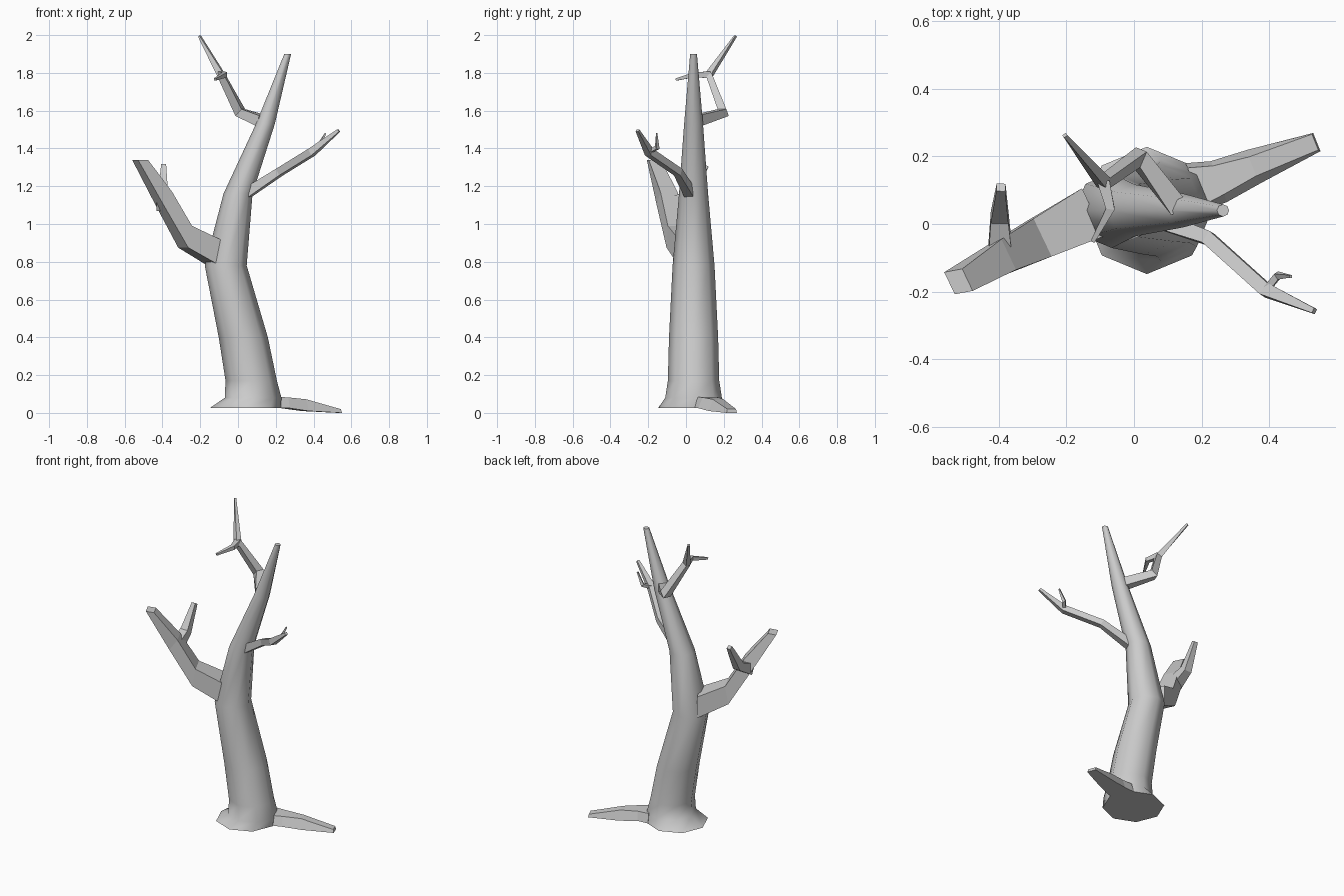
import bpy, bmesh
from math import cos, sin, pi
from mathutils import Vector

if "Cube" in bpy.data.objects:
    bpy.data.objects.remove(bpy.data.objects["Cube"])


def loft(name, rings, smooth=False):
    """Skin a list of equal-length rings and cap both ends."""
    bm = bmesh.new()
    vs = [[bm.verts.new(p) for p in r] for r in rings]
    n = len(vs[0])
    for a, b in zip(vs, vs[1:]):
        for i in range(n):
            j = (i + 1) % n
            bm.faces.new((a[i], a[j], b[j], b[i]))
    bm.faces.new(vs[0][::-1])
    bm.faces.new(vs[-1])
    bmesh.ops.recalc_face_normals(bm, faces=bm.faces)
    me = bpy.data.meshes.new(name)
    bm.to_mesh(me)
    bm.free()
    ob = bpy.data.objects.new(name, me)
    bpy.context.collection.objects.link(ob)
    if smooth:
        bpy.ops.object.select_all(action='DESELECT')
        ob.select_set(True)
        bpy.context.view_layer.objects.active = ob
        bpy.ops.object.shade_smooth_by_angle(angle=pi / 3)
    return ob


def slab(name, side, sections):
    """Four-sided limb: each section is lower point, upper point, lower and upper half width."""
    s = Vector(side).normalized()
    rings = []
    for lo, up, wl, wu in sections:
        lo, up = Vector(lo), Vector(up)
        rings.append([lo - s * wl, lo + s * wl, up + s * wu, up - s * wu])
    loft(name, rings)


def twig(name, pts):
    """Square tube along a path of (x, y, z, half width)."""
    c = [Vector(p[:3]) for p in pts]
    rings = []
    for i, p in enumerate(pts):
        t = Vector()
        if i:
            t += (c[i] - c[i - 1]).normalized()
        if i < len(c) - 1:
            t += (c[i + 1] - c[i]).normalized()
        t.normalize()
        s = t.cross(Vector((0, 0, 1))).normalized()
        u = s.cross(t)
        w = p[3]
        rings.append([c[i] + s * w * a + u * w * b
                      for a, b in ((-1, -1), (1, -1), (1, 1), (-1, 1))])
    loft(name, rings)


# Trunk: leaning eight-sided rings (x, z, radius)
trunk = [(0.038, 0.025, 0.188), (0.08, 0.08, 0.15), (0.07, 0.17, 0.136),
         (0.028, 0.40, 0.13), (-0.065, 0.78, 0.111), (0.0, 1.16, 0.077),
         (0.145, 1.53, 0.05), (0.263, 1.90, 0.018)]
loft("trunk", [[(x + r * cos(k * pi / 4), 0.04 + r * sin(k * pi / 4), z)
                for k in range(8)] for x, z, r in trunk], smooth=True)

# Root
slab("root", (-0.37, 0.93, 0), [
    ((0.18, 0.11, 0.025), (0.18, 0.11, 0.085), 0.075, 0.06),
    ((0.25, 0.125, 0.025), (0.25, 0.13, 0.082), 0.065, 0.045),
    ((0.355, 0.17, 0.01), (0.35, 0.17, 0.072), 0.053, 0.03),
    ((0.54, 0.242, 0.0), (0.535, 0.242, 0.02), 0.029, 0.025)])

# Large left branch and its twig
slab("left_branch", (-0.43, 0.9, 0), [
    ((-0.12, 0.035, 0.775), (-0.12, 0.035, 0.915), 0.078, 0.078),
    ((-0.29, -0.047, 0.875), (-0.27, -0.04, 0.99), 0.062, 0.062),
    ((-0.415, -0.11, 1.10), (-0.37, -0.09, 1.17), 0.05, 0.05),
    ((-0.545, -0.175, 1.34), (-0.492, -0.165, 1.34), 0.036, 0.036)])
twig("left_twig", [(-0.395, -0.09, 1.10, 0.036), (-0.397, 0.02, 1.155, 0.026),
                   (-0.393, 0.108, 1.31, 0.013)])

# Right branch and its twig
twig("right_branch", [(0.05, 0.02, 1.165, 0.026), (0.22, -0.042, 1.275, 0.02),
                      (0.39, -0.195, 1.38, 0.02), (0.533, -0.257, 1.495, 0.008)])
twig("right_twig", [(0.39, -0.195, 1.385, 0.011), (0.425, -0.152, 1.405, 0.01),
                    (0.463, -0.155, 1.48, 0.004)])

# Upper branch and its twig
twig("upper_branch", [(0.13, 0.05, 1.545, 0.03), (0.012, 0.197, 1.59, 0.025),
                      (-0.09, 0.122, 1.79, 0.018), (-0.204, 0.262, 1.995, 0.006)])
twig("upper_twig", [(-0.09, 0.125, 1.79, 0.018), (-0.07, 0.045, 1.79, 0.013),
                    (-0.122, -0.052, 1.765, 0.006)])
